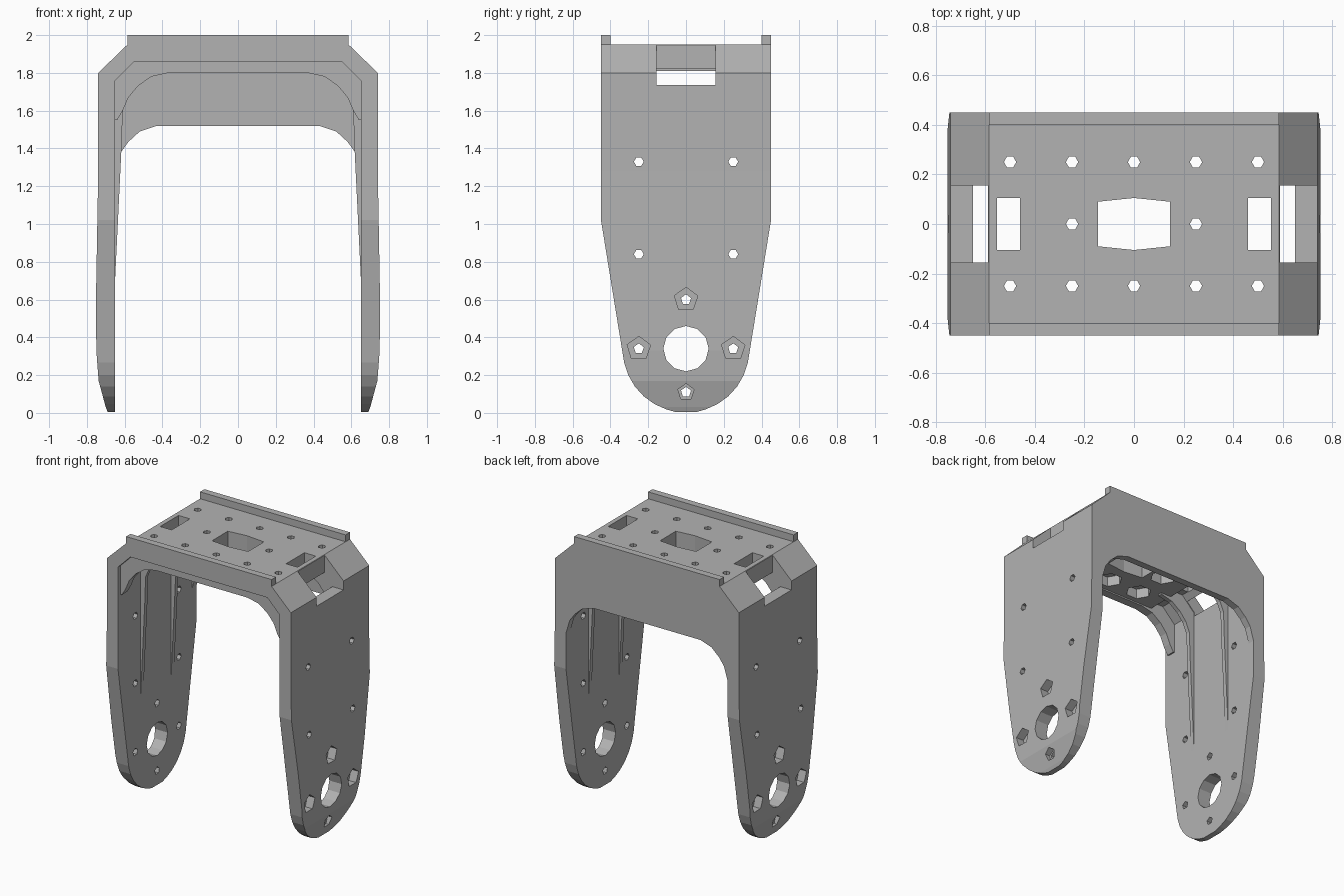
import bpy, bmesh, math
from mathutils import Vector

if "Cube" in bpy.data.objects:
    bpy.data.objects.remove(bpy.data.objects["Cube"])

grey = bpy.data.materials.new("plain grey")
grey.use_nodes = True
COLOUR = (0.45, 0.45, 0.45, 1)
grey.diffuse_color = COLOUR
grey.node_tree.nodes["Principled BSDF"].inputs["Base Color"].default_value = COLOUR


def prism(name, pts, axis, a, b):
    """Extrude a 2D outline along an axis from a to b."""
    place = {"x": lambda u, v, t: (t, u, v),
             "y": lambda u, v, t: (u, t, v),
             "z": lambda u, v, t: (u, v, t)}[axis]
    bm = bmesh.new()
    face = bm.faces.new([bm.verts.new(place(u, v, a)) for u, v in pts])
    top = bmesh.ops.extrude_face_region(bm, geom=[face])["geom"]
    shift = Vector(place(0, 0, b - a))
    bmesh.ops.translate(bm, vec=shift, verts=[g for g in top if isinstance(g, bmesh.types.BMVert)])
    bmesh.ops.recalc_face_normals(bm, faces=bm.faces)
    mesh = bpy.data.meshes.new(name)
    bm.to_mesh(mesh)
    bm.free()
    mesh.materials.append(grey)
    obj = bpy.data.objects.new(name, mesh)
    bpy.context.scene.collection.objects.link(obj)
    return obj


def combine(target, tool, operation):
    """Apply a boolean and discard the tool."""
    tool.hide_render = True
    mod = target.modifiers.new("combine", "BOOLEAN")
    mod.operation, mod.solver, mod.object = operation, "EXACT", tool
    bpy.context.view_layer.update()
    graph = bpy.context.evaluated_depsgraph_get()
    mesh = bpy.data.meshes.new_from_object(target.evaluated_get(graph))
    target.modifiers.clear()
    target.data = mesh
    bpy.data.objects.remove(tool)


def ngon(u, v, r, n, turn=0.0):
    return [(u + r * math.cos(turn + math.tau * i / n),
             v + r * math.sin(turn + math.tau * i / n)) for i in range(n)]


def rect(u0, u1, v0, v1):
    return [(u0, v0), (u1, v0), (u1, v1), (u0, v1)]


def mirrored(half):
    return half + [(-u, v) for u, v in reversed(half)]


def flip(pts, s):
    return [(s * u, v) for u, v in pts]


# U-shaped body: top plate with chamfered corners and two legs
outer = [(0.585, 1.95), (0.74, 1.8), (0.74, 1.28), (0.752, 0.6), (0.75, 0.33),
         (0.738, 0.17), (0.70, 0.03), (0.68, -0.02)]
inner = [(0.65, -0.02), (0.65, 1.76), (0.55, 1.86)]
body = prism("bracket_body", mirrored(outer + inner), "y", -0.47, 0.47)

# Side rails, deep back wall and front web
for s in (-1, 1):
    y0, y1 = sorted((s * 0.4, s * 0.47))
    combine(body, prism("rail", rect(-0.585, 0.585, 1.9, 2.0), "y", y0, y1), "UNION")
back = [(0.56, 1.9), (0.69, 1.78), (0.69, 1.28), (0.65, 1.28), (0.62, 1.38),
        (0.58, 1.435), (0.52, 1.49), (0.43, 1.52)]
combine(body, prism("back_wall", mirrored(back), "y", 0.4, 0.47), "UNION")
arch = [(0.61, 1.6), (0.58, 1.67), (0.53, 1.73), (0.46, 1.78), (0.37, 1.8)]
web = [(0.54, 1.9), (0.69, 1.78), (0.69, 1.55), (0.64, 1.55)] + arch
combine(body, prism("front_web", mirrored(web), "y", -0.42, -0.36), "UNION")

# Pad under the plate and tapering ribs down the legs
combine(body, prism("pad", rect(-0.45, 0.45, -0.365, 0.41), "z", 1.81, 1.9), "UNION")
rib = [(0.35, 1.9), (0.54, 1.9), (0.69, 1.78), (0.69, 0.72), (0.65, 0.72), (0.617, 1.4)] + arch
for s in (-1, 1):
    for y in (-0.19, 0.16):
        combine(body, prism("rib", flip(rib, s), "y", y, y + 0.03), "UNION")

# Trim to the tapered side outline with rounded feet
foot = [(0.335 * math.sin(t), 0.337 - 0.335 * math.cos(t))
        for t in (math.radians(78 - 12 * i) for i in range(7))]
combine(body, prism("side_outline", mirrored([(0.45, 2.1), (0.45, 1.02)] + foot[:-1]
                                             + [(0.06, 0.006)]), "x", -1, 1), "INTERSECT")

# Openings in the plate and its chamfered corners
combine(body, prism("centre_opening", [(-0.145, -0.09), (0, -0.105), (0.145, -0.09),
                                       (0.145, 0.09), (0, 0.105), (-0.145, 0.09)],
                    "z", 1.7, 2.1), "DIFFERENCE")
for s in (-1, 1):
    slot = rect(0.46, 0.552, -0.105, 0.105)
    window = rect(0.588, 0.85, -0.155, 0.155)
    combine(body, prism("slot", flip(slot, s), "z", 1.7, 2.1), "DIFFERENCE")
    combine(body, prism("window", flip(window, s), "z", 1.735, 2.1), "DIFFERENCE")

# Plate holes with hexagonal pockets underneath
spots = [(x / 4, y) for x in range(-2, 3) for y in (-0.25, 0.25)] + [(-0.25, 0), (0.25, 0)]
for x, y in spots:
    combine(body, prism("hole", ngon(x, y, 0.025, 6), "z", 1.7, 2.1), "DIFFERENCE")
    if abs(x) < 0.4:
        combine(body, prism("pocket", ngon(x, y, 0.085, 6), "z", 1.7, 1.88), "DIFFERENCE")

# Leg holes: shaft hole, small holes, and pentagonal recesses on the outside
for s in (-1, 1):
    a, b = sorted((s * 0.6, s * 0.9))
    combine(body, prism("shaft", ngon(0, 0.34, 0.12, 12), "x", a, b), "DIFFERENCE")
    for y in (-0.25, 0.25):
        for z in (0.84, 1.33):
            combine(body, prism("hole", ngon(y, z, 0.026, 6), "x", a, b), "DIFFERENCE")
    c, d = sorted((s * 0.69, s * 0.9))
    for y, z in ((0, 0.6), (-0.25, 0.34), (0.25, 0.34), (0, 0.11)):
        combine(body, prism("hole", ngon(y, z, 0.028, 5, 0.3), "x", a, b), "DIFFERENCE")
        r = 0.045 if z < 0.2 else 0.065
        combine(body, prism("recess", ngon(y, z, r, 5, 0.3), "x", c, d), "DIFFERENCE")
